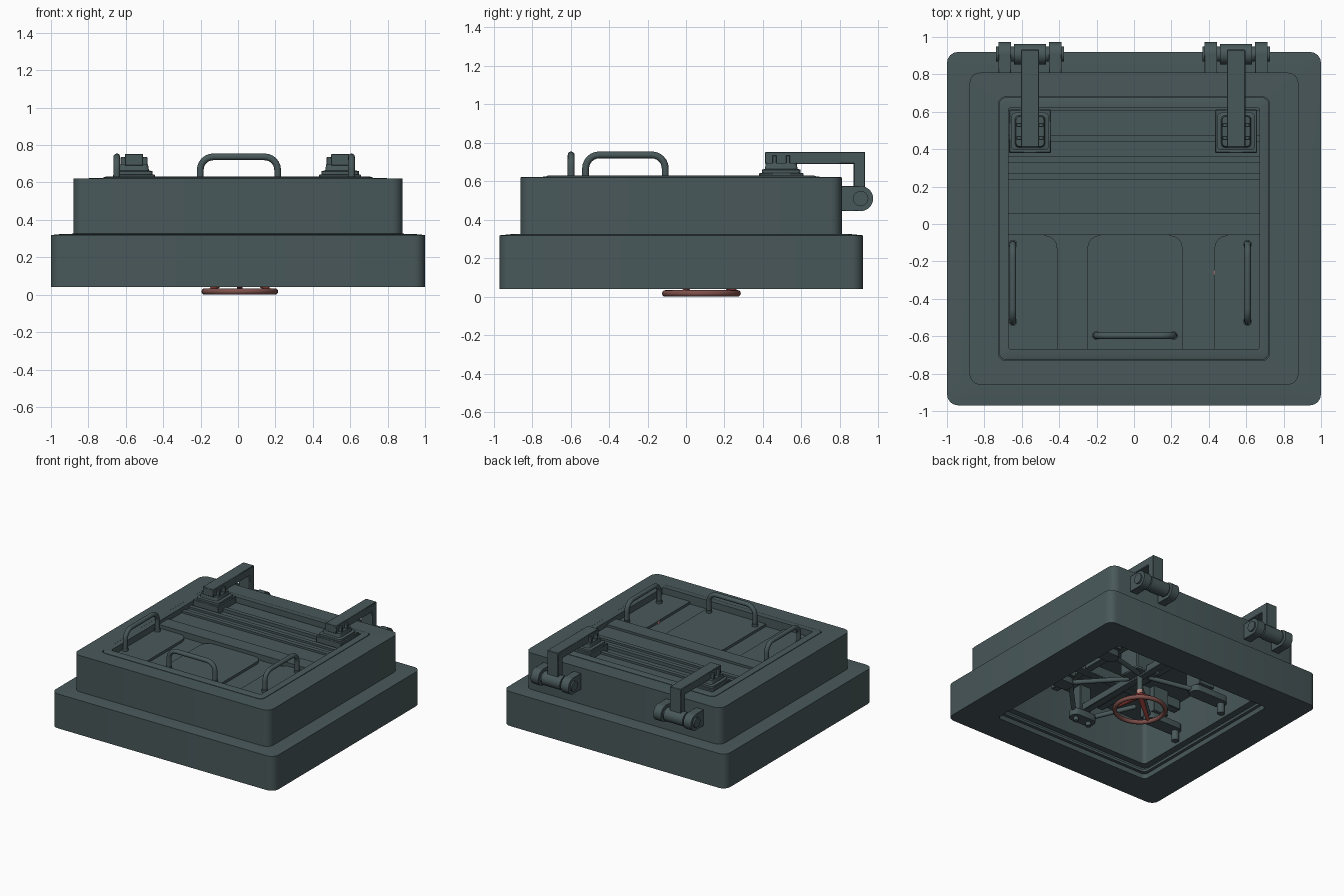
import bpy, bmesh, math
from mathutils import Vector

if "Cube" in bpy.data.objects:
    bpy.data.objects.remove(bpy.data.objects["Cube"])


def material(name, rgb):
    m = bpy.data.materials.new(name)
    m.diffuse_color = (*rgb, 1)
    m.use_nodes = True
    m.node_tree.nodes["Principled BSDF"].inputs["Base Color"].default_value = m.diffuse_color
    return m


STEEL = material("dark_grey_green", (0.066, 0.098, 0.102))
RED = material("rim_red", (0.21, 0.08, 0.07))
SPOKE = material("spoke_red", (0.18, 0.03, 0.025))
PINK = material("hub_pink", (0.48, 0.25, 0.23))


def finish(bm, name, mat=STEEL, bevel=0.0):
    bmesh.ops.recalc_face_normals(bm, faces=bm.faces)
    me = bpy.data.meshes.new(name)
    bm.to_mesh(me)
    bm.free()
    me.materials.append(mat)
    ob = bpy.data.objects.new(name, me)
    bpy.context.collection.objects.link(ob)
    if bevel:
        b = ob.modifiers.new("bevel", 'BEVEL')
        b.width, b.segments = bevel, 1
        b.limit_method = 'ANGLE'
    bpy.ops.object.select_all(action='DESELECT')
    bpy.context.view_layer.objects.active = ob
    ob.select_set(True)
    bpy.ops.object.shade_smooth_by_angle(angle=math.radians(32))
    return ob


def rect(x0, x1, y0, y1, r, z, seg=4):
    """Rounded rectangle at height z; r is one radius or four (back right, back left, front left, front right)."""
    rs = r if isinstance(r, tuple) else (r,) * 4
    pts = []
    for k, (sx, sy) in enumerate(((1, 1), (-1, 1), (-1, -1), (1, -1))):
        cx = x1 - rs[k] if sx > 0 else x0 + rs[k]
        cy = y1 - rs[k] if sy > 0 else y0 + rs[k]
        for i in range(seg + 1):
            a = math.pi / 2 * (k + i / seg)
            pts.append((cx + rs[k] * math.cos(a), cy + rs[k] * math.sin(a), z))
    return pts


def loft(name, loops, closed=False, bevel=0.0):
    """Bridge equal loops; close into a ring or cap both ends."""
    bm = bmesh.new()
    vs = [[bm.verts.new(p) for p in lp] for lp in loops]
    n = len(vs[0])
    pairs = list(zip(vs, vs[1:])) + ([(vs[-1], vs[0])] if closed else [])
    for a, b in pairs:
        for i in range(n):
            bm.faces.new((a[i], a[(i + 1) % n], b[(i + 1) % n], b[i]))
    if not closed:
        bm.faces.new(vs[0])
        bm.faces.new(vs[-1])
    return finish(bm, name, STEEL, bevel)


def box(name, x0, x1, y0, y1, z0, z1, bevel=0.004):
    bm = bmesh.new()
    bmesh.ops.create_cube(bm, size=1)
    for v in bm.verts:
        v.co = ((x0 + x1) / 2 + v.co.x * (x1 - x0), (y0 + y1) / 2 + v.co.y * (y1 - y0),
                (z0 + z1) / 2 + v.co.z * (z1 - z0))
    return finish(bm, name, STEEL, bevel)


def rod(name, a, b, r1, r2=None, mat=STEEL, sides=20):
    a, b = Vector(a), Vector(b)
    bm = bmesh.new()
    bmesh.ops.create_cone(bm, cap_ends=True, segments=sides, radius1=r1, radius2=r1 if r2 is None else r2,
                          depth=(b - a).length)
    q = (b - a).to_track_quat('Z', 'Y')
    for v in bm.verts:
        v.co = q @ v.co + (a + b) / 2
    return finish(bm, name, mat)


def handle(name, centre, half, along_x):
    """Bent tube grip standing on the lid."""
    zb, zt, r, c = 0.56, 0.737, 0.07, half - 0.018
    prof = [(-c, zb)]
    prof += [(-c + r - r * math.cos(t), zt - r + r * math.sin(t)) for t in [math.pi / 2 * i / 6 for i in range(7)]]
    prof += [(-u, z) for u, z in reversed(prof)]
    bm = bmesh.new()
    rings, n, rad = [], 12, 0.018
    for i, (u, z) in enumerate(prof):
        p, q = Vector(prof[max(i - 1, 0)]), Vector(prof[min(i + 1, len(prof) - 1)])
        here = Vector((u, z))
        t = ((q - here).normalized() + (here - p).normalized()).normalized()
        ring = []
        for k in range(n):
            a = 2 * math.pi * k / n
            w, s = rad * math.cos(a), rad * math.sin(a)
            uu, zz = u - t.y * s, z + t.x * s
            co = (centre[0] + uu, centre[1] + w, zz) if along_x else (centre[0] + w, centre[1] + uu, zz)
            ring.append(bm.verts.new(co))
        rings.append(ring)
    for a, b in zip(rings, rings[1:]):
        for k in range(n):
            bm.faces.new((a[k], a[(k + 1) % n], b[(k + 1) % n], b[k]))
    finish(bm, name)
    for s in (-1, 1):
        x, y = (centre[0] + s * c, centre[1]) if along_x else (centre[0], centre[1] + s * c)
        rod(name + "_foot", (x, y, 0.56), (x, y, 0.60), 0.023)


# stepped housing: one closed cross-section run around the opening
def R(hx, y0, y1, r, z):
    return rect(-hx, hx, y0, y1, r, z)


loft("hatch_frame", [
    R(1, -.97, .92, .06, .04), R(1, -.97, .92, .06, .319), R(.94, -.91, .86, .06, .325),
    R(.88, -.86, .81, .06, .326), R(.88, -.86, .81, .06, .621),
    R(.725, -.73, .68, .04, .624), R(.725, -.73, .68, .04, .605), R(.69, -.70, .65, .03, .605),
    R(.69, -.70, .65, .03, .15), R(.74, -.75, .70, .03, .15), R(.74, -.75, .70, .03, .10),
    R(.69, -.70, .65, .03, .10), R(.69, -.70, .65, .03, .08), R(.715, -.725, .675, .03, .08),
    R(.715, -.725, .675, .03, .04)], closed=True)

# lid tray with raised rim and sunken floor
loft("lid_tray", [
    R(.688, -.698, .648, .03, .50), R(.688, -.698, .648, .03, .606), R(.722, -.727, .677, .04, .606),
    R(.722, -.727, .677, .04, .626), R(.708, -.713, .663, .035, .631), R(.672, -.668, .62, .01, .631),
    R(.672, -.668, .62, .01, .56)])

# pressed panels on the front half of the lid, square at the rim
for nm, x0, x1, r in (("left", -.672, -.41, (.07, .001, .001, .001)), ("middle", -.25, .26, (.07, .07, .001, .001)),
                      ("right", .43, .672, (.001, .07, .001, .001))):
    loft(nm + "_panel", [rect(x0, x1, -.668, -.06, r, z) for z in (.555, .58)])

# cross ribs on the rear half
for i, (y0, y1, zt) in enumerate(((-.06, .06, .608), (.06, .235, .59), (.235, .27, .606), (.27, .325, .59),
                                  (.325, .36, .606), (.36, .44, .58), (.44, .475, .606), (.475, .61, .59))):
    box("lid_rib_%d" % i, -.67, .67, y0, y1, .555, zt, 0)

# grips
handle("left_grip", (-.648, -.315), .225, False)
handle("right_grip", (.607, -.315), .225, False)
handle("front_grip", (.005, -.597), .225, True)

# hinges
for c, side in ((-.556, "left"), (.546, "right")):
    box(side + "_hinge_seat", c - .112, c + .112, .38, .612, .56, .643)
    loft(side + "_hinge_foot", [rect(c - .10, c + .10, .395, .595, .02, .64),
                                rect(c - .10, c + .10, .395, .595, .02, .66),
                                rect(c - .08, c + .08, .41, .58, .02, .665),
                                rect(c - .075, c + .075, .415, .575, .02, .695)])
    box(side + "_hinge_arm", c - .049, c + .049, .41, .932, .69, .753)
    box(side + "_hinge_drop", c - .049, c + .049, .872, .932, .46, .75)
    for d in (-1, 1):
        for y in (.46, .53):
            box(side + "_hinge_bolt", c + d * .058 - .014, c + d * .058 + .014, y - .011, y + .011, .69, .735, .003)
        # rounded lug carrying the pin
        x = c + d * .135
        box(side + "_hinge_lug", x - .034, x + .034, .80, .908, .445, .575, .002)
        rod(side + "_hinge_lug_end", (x - .034, .908, .51), (x + .034, .908, .51), .065, sides=32)
        rod(side + "_hinge_pin_cap", (c + d * .165, .908, .51), (c + d * .181, .908, .51), .04)
    rod(side + "_hinge_pin", (c - .17, .908, .51), (c + .17, .908, .51), .04)
    rod(side + "_hinge_barrel", (c - .085, .908, .51), (c + .085, .908, .51), .055, sides=32)

# underside stiffeners and locking bolts
for y in (-.30, .23):
    box("cross_stiffener", -.67, .67, y - .035, y + .035, .42, .505)
    for s in (-1, 1):
        a, b = sorted((s * .36, s * .685))
        loft("locking_bolt", [rect(a, b, y - .055, y + .055, .045, z) for z in (.24, .29)])
        a, b = sorted((s * .38, s * .52))
        box("bolt_carrier", a, b, y - .08, y + .08, .29, .505)
        rod("bolt_stud", (s * .65, y, .16), (s * .65, y, .25), .028)
        rod("link_rod", (s * .05, .08 + (y - .08) * .2, .30), (s * .40, y, .27), .018)
for x in (-.22, .22):
    box("long_stiffener", x - .03, x + .03, -.66, .62, .43, .505)
box("centre_bar", -.03, .03, -.60, .60, .285, .345)
for s in (-1, 1):
    # latch plates at the front and back walls
    y = .58 if s > 0 else -.60
    loft("latch_plate", [rect(-.11, .11, y - .05, y + .05, .045, z) for z in (.23, .285)])
    box("latch_post", -.05, .05, y - .04, y + .04, .28, .505)
    for d in (-1, 1):
        rod("latch_stud", (d * .06, y, .20), (d * .06, y, .24), .02)
        rod("latch_link", (d * .08, y, .28), (d * .32, y - s * .24, .36), .018)
box("gear_box", -.10, .12, -.02, .18, .30, .505, .01)

# hand wheel
C = Vector((.01, .08, .017))
bm = bmesh.new()
n, m = 48, 12
g = [[bm.verts.new((C.x + (.188 + .017 * math.cos(2 * math.pi * j / m)) * math.cos(2 * math.pi * i / n),
                    C.y + (.188 + .017 * math.cos(2 * math.pi * j / m)) * math.sin(2 * math.pi * i / n),
                    C.z + .017 * math.sin(2 * math.pi * j / m))) for j in range(m)] for i in range(n)]
for i in range(n):
    for j in range(m):
        k, q = (i + 1) % n, (j + 1) % m
        bm.faces.new((g[i][j], g[k][j], g[k][q], g[i][q]))
finish(bm, "wheel_rim", RED)
for i in range(3):
    a = math.radians(90 + 120 * i)
    rod("wheel_spoke", (C.x, C.y, .14), (C.x + .185 * math.cos(a), C.y + .185 * math.sin(a), .02), .024, .013, SPOKE)
rod("wheel_hub", (C.x, C.y, .12), (C.x, C.y, .18), .024, mat=PINK)
rod("wheel_shaft", (C.x, C.y, .17), (C.x, C.y, .34), .022)
# small pin showing beside the right panel
rod("lid_pin", (.437, -.26, .50), (.437, -.26, .578), .016, mat=PINK)
